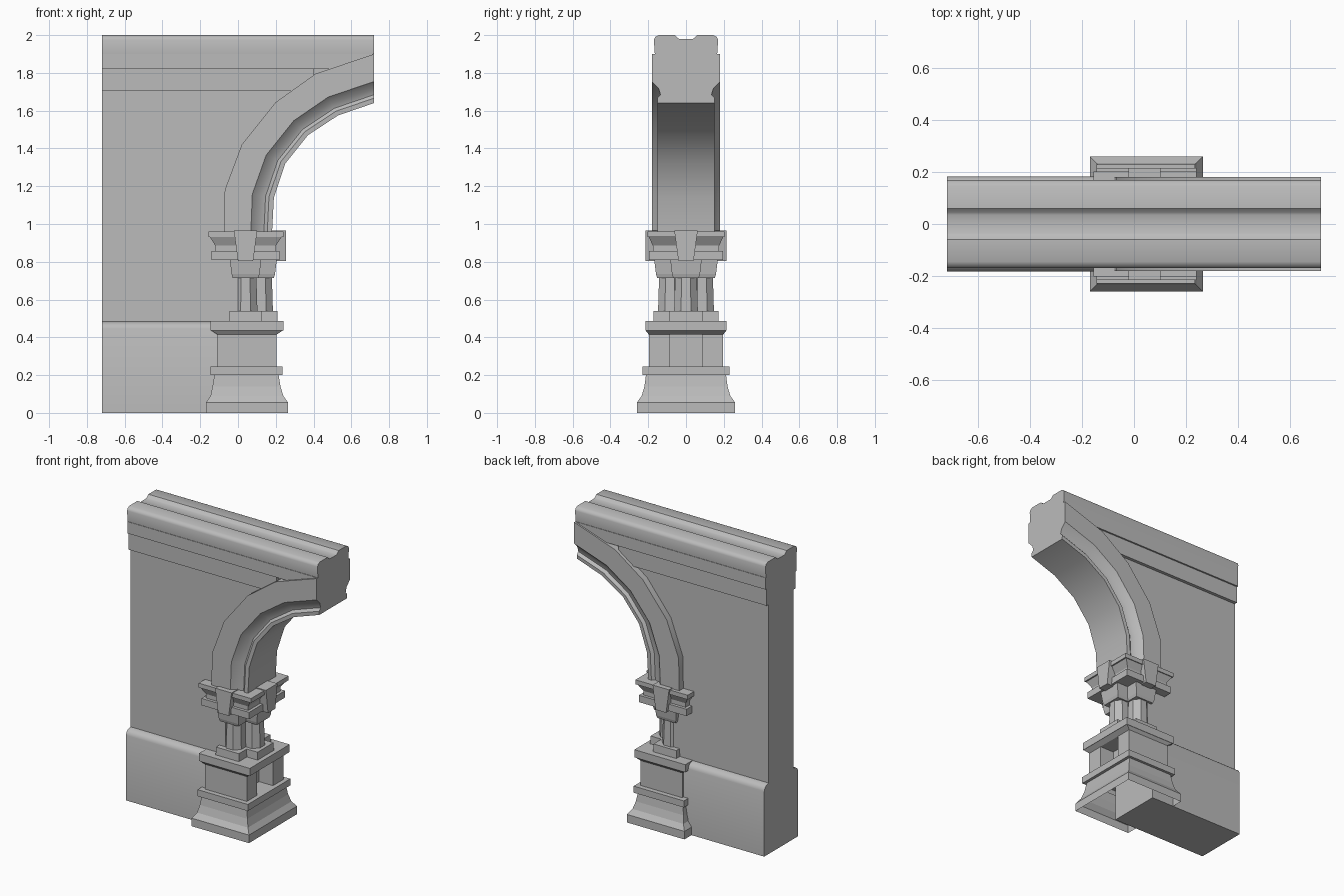
import bpy
import math

if "Cube" in bpy.data.objects:
    bpy.data.objects.remove(bpy.data.objects["Cube"], do_unlink=True)

stone = bpy.data.materials.new("grey_stone")
stone.use_nodes = True
STONE_COLOUR = (0.5, 0.5, 0.5, 1)
stone.diffuse_color = STONE_COLOUR
stone.node_tree.nodes["Principled BSDF"].inputs["Base Color"].default_value = STONE_COLOUR


def loft(name, rings, bottom=True, top=True, smooth=False):
    """Skin equal-length closed rings and cap the two ends."""
    n = len(rings[0])
    verts = [p for ring in rings for p in ring]
    faces = []
    for r in range(len(rings) - 1):
        for i in range(n):
            j = (i + 1) % n
            faces.append((r * n + i, r * n + j, r * n + n + j, r * n + n + i))
    if bottom:
        faces.append(tuple(reversed(range(n))))
    if top:
        faces.append(tuple(range(len(verts) - n, len(verts))))
    mesh = bpy.data.meshes.new(name)
    mesh.from_pydata(verts, [], faces)
    mesh.materials.append(stone)
    obj = bpy.data.objects.new(name, mesh)
    bpy.context.collection.objects.link(obj)
    bpy.ops.object.select_all(action="DESELECT")
    obj.select_set(True)
    bpy.context.view_layer.objects.active = obj
    # Consistent outward normals
    bpy.ops.object.mode_set(mode="EDIT")
    bpy.ops.mesh.select_all(action="SELECT")
    bpy.ops.mesh.normals_make_consistent(inside=False)
    bpy.ops.object.mode_set(mode="OBJECT")
    if smooth:
        bpy.ops.object.shade_smooth_by_angle(angle=math.radians(40))
    return obj


def rect(x0, x1, y0, y1, z):
    return [(x0, y0, z), (x1, y0, z), (x1, y1, z), (x0, y1, z)]


def box(name, x0, x1, y0, y1, z0, z1):
    return loft(name, [rect(x0, x1, y0, y1, z0), rect(x0, x1, y0, y1, z1)])


def moulding(name, steps, **kw):
    """Stack of rectangles: (left x, right x, half depth, height)."""
    return loft(name, [rect(a, b, -h, h, z) for a, b, h, z in steps], **kw)


def run(name, half, x0, x1, **kw):
    """Mirror a half profile of (y, z) and extrude it along x."""
    prof = half + [(-y, z) for y, z in reversed(half)]
    return loft(name, [[(x, y, z) for y, z in prof] for x in (x0, x1)], **kw)


LEFT, RIGHT = -0.72, 0.72

# Arch: section swept between the outer and inner curves
outer = [(-0.075, 0.95), (-0.07, 1.18), (0.02, 1.42), (0.2, 1.645), (0.41, 1.795), (RIGHT, 1.9)]
inner = [(0.18, 0.95), (0.19, 1.14), (0.25, 1.32), (0.37, 1.47), (0.53, 1.575), (RIGHT, 1.64)]
section = [(0, 0.18), (0.56, 0.18), (0.7, 0.145), (0.83, 0.135), (0.9, 0.152), (1, 0.15)]
section += [(t, -y) for t, y in reversed(section)]


def across(k, t):
    (a, b), (c, d) = outer[k], inner[k]
    return a + (c - a) * t, b + (d - b) * t


rings = []
for k in range(len(outer)):
    ring = []
    for t, y in section:
        x, z = across(k, t)
        ring.append((x, y, z))
    rings.append(ring)
loft("arch", rings, smooth=True)

# Wall panel, its right edge hidden inside the arch
edge = [across(k, 0.3) for k in range(len(outer) - 1)]
outline = [(LEFT, 0.4), (0, 0.4)] + edge + [(0.71, 1.82), (0.71, 1.9), (LEFT, 1.9)]
loft("wall", [[(x, y, z) for x, z in outline] for y in (-0.135, 0.135)])

# Plinth with rounded shoulders and an open underside
plinth = run("plinth", [(0.183, 0), (0.183, 0.445), (0.176, 0.465), (0.16, 0.478), (0.135, 0.485)],
             LEFT, 0.0, smooth=True)

# Bands and grooved coping along the top
box("lower_band", LEFT, 0.4, -0.157, 0.157, 1.705, 1.82)
box("upper_band", LEFT, 0.715, -0.168, 0.168, 1.82, 1.9)
run("coping", [(0.165, 1.9), (0.17, 1.975), (0.163, 1.99), (0.145, 2), (0.06, 2),
               (0.045, 1.985), (0.035, 1.98)], LEFT, RIGHT, smooth=True)

# Pedestal
moulding("pedestal_base", [
    (-0.17, 0.265, 0.26, 0), (-0.17, 0.265, 0.26, 0.055), (-0.145, 0.24, 0.235, 0.09),
    (-0.135, 0.225, 0.22, 0.14), (-0.125, 0.215, 0.212, 0.2), (-0.145, 0.235, 0.23, 0.2),
    (-0.145, 0.235, 0.23, 0.245)], bottom=False)
for side, name in ((-1, "front"), (1, "back")):
    y0, y1 = sorted((side * 0.085, side * 0.197))
    box("pedestal_pier_" + name, -0.11, 0.205, y0, y1, 0.245, 0.43)
box("pedestal_core", -0.1, 0.1, -0.09, 0.09, 0.245, 0.43)
moulding("pedestal_cornice", [
    (-0.11, 0.205, 0.197, 0.415), (-0.14, 0.235, 0.213, 0.435),
    (-0.145, 0.24, 0.215, 0.435), (-0.145, 0.24, 0.215, 0.487)])

# Three clustered columns around a core
box("column_core", -0.02, 0.1, -0.05, 0.05, 0.48, 0.82)
for name, cx, cy in (("front", 0.04, -0.085), ("back", 0.04, 0.085), ("right", 0.122, 0)):
    def square(h, z):
        return rect(cx - h, cx + h, cy - h, cy + h, z)

    def octagon(r, z):
        angles = [math.pi / 8 + i * math.pi / 4 for i in range(8)]
        return [(cx + r * math.cos(a), cy + r * math.sin(a), z) for a in angles]

    loft("column_base_" + name, [square(0.088, 0.485), square(0.086, 0.54)])
    loft("column_shaft_" + name, [octagon(0.068, 0.54), octagon(0.062, 0.725)], smooth=True)
    loft("column_capital_" + name, [square(0.068, 0.715), square(0.074, 0.735), square(0.083, 0.81)])

# Impost with two ledges and a recess between them
moulding("impost", [
    (-0.14, 0.22, 0.195, 0.81), (-0.14, 0.22, 0.195, 0.857), (-0.12, 0.2, 0.175, 0.857),
    (-0.12, 0.2, 0.175, 0.885), (-0.148, 0.23, 0.197, 0.93), (-0.155, 0.24, 0.203, 0.93),
    (-0.155, 0.24, 0.203, 0.96)])

# Tapered key blocks on the three free sides of the impost
for name, y0, y1 in (("front", -0.215, -0.1), ("back", 0.1, 0.215)):
    loft("key_block_" + name, [rect(0, 0.08, y0, y1, 0.803), rect(-0.022, 0.102, y0, y1, 0.966)])
loft("key_block_right", [rect(0.1, 0.255, -0.04, 0.04, 0.803), rect(0.1, 0.255, -0.062, 0.062, 0.966)])
